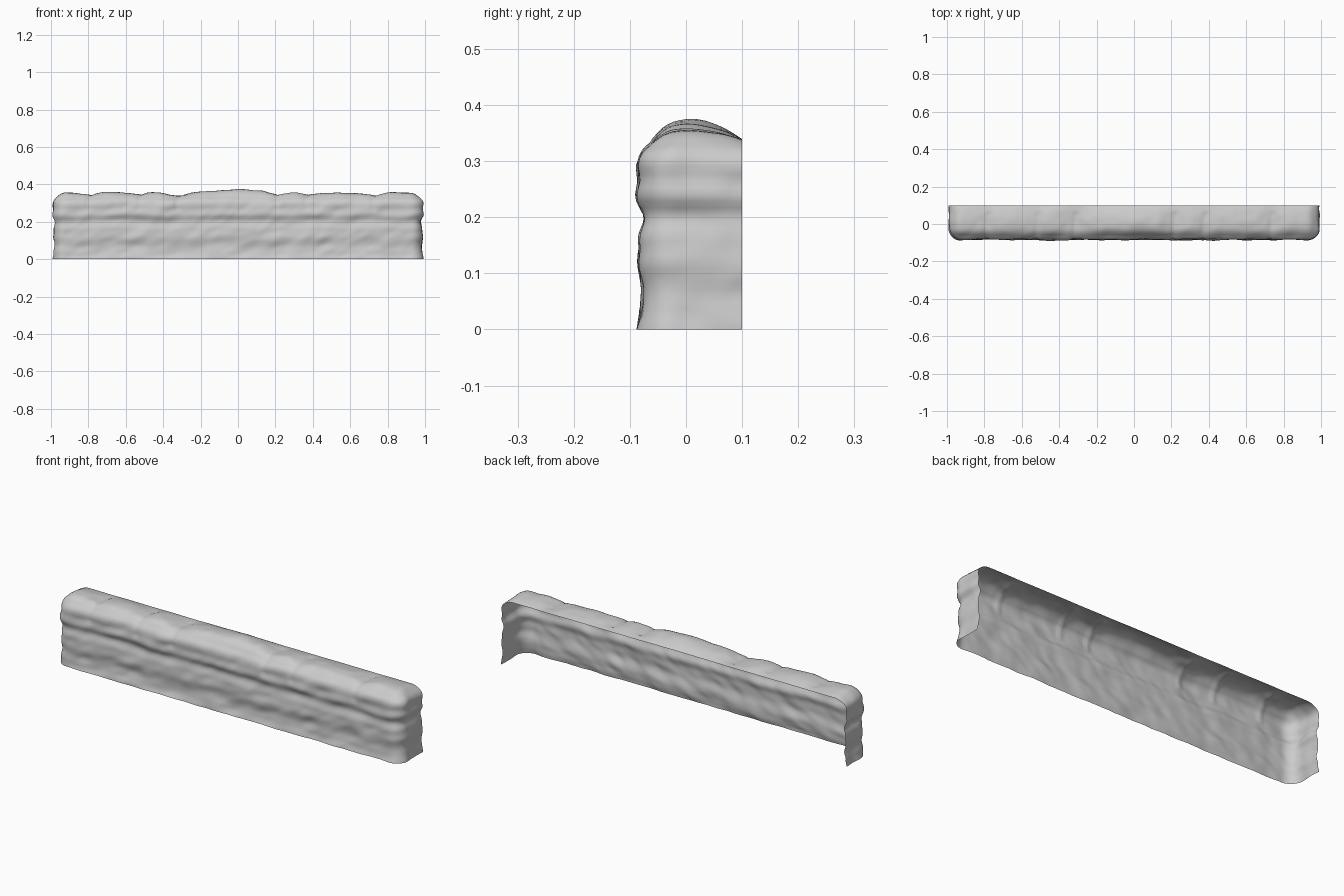
import bpy, bmesh
from mathutils import Vector, noise

if "Cube" in bpy.data.objects:
    bpy.data.objects.remove(bpy.data.objects["Cube"])

HX, FRONT, BACK, TOP, R = 0.983, -0.078, 0.1, 0.337, 0.058


def interp(table, v):
    """Smooth interpolation through (position, value) pairs."""
    if v <= table[0][0]:
        return table[0][1]
    for (a, fa), (b, fb) in zip(table, table[1:]):
        if v <= b:
            t = (v - a) / (b - a)
            t = t * t * (3 - 2 * t)
            return fa + (fb - fa) * t
    return table[-1][1]


# layered stone courses up the wall, and the crest height along it
COURSES = [(0, 0.007), (0.03, 0.001), (0.07, -0.003), (0.12, 0.005), (0.16, 0.002),
           (0.2, -0.007), (0.24, 0.008), (0.27, 0.004), (0.31, 0.01), (0.34, 0.004)]
CREST = [(-1, 0.345), (-0.92, 0.356), (-0.79, 0.347), (-0.7, 0.361), (-0.52, 0.349),
         (-0.45, 0.359), (-0.32, 0.340), (-0.2, 0.362), (0, 0.374), (0.12, 0.366),
         (0.21, 0.348), (0.3, 0.356), (0.37, 0.348), (0.5, 0.355), (0.65, 0.352),
         (0.73, 0.343), (0.82, 0.358), (0.92, 0.354), (1, 0.342)]
CRACKS = [-0.79, -0.52, -0.32, 0.21, 0.37, 0.73]


def weather(p):
    """Round the box edges, then push the surface in and out like worn stone."""
    core = Vector((max(-HX + R, min(HX - R, p.x)), max(FRONT + R, p.y), min(TOP - R, p.z)))
    n = (p - core).normalized()
    q = core + n * R
    # slanted lumps on the wall
    s = noise.noise(Vector((q.x * 9 - q.z * 7, q.y * 12, q.z * 14)))
    s2 = noise.noise(Vector((q.x * 20 - q.z * 14, q.y * 20 + 5, q.z * 26)))
    wall = interp(COURSES, q.z + 0.012 * noise.noise(Vector((q.x * 4, 3, 0))))
    side = 1 - max(0, n.z) ** 2
    d = side * (wall + 0.007 * s + 0.003 * s2)
    # short cracks across the upper edge
    if q.z > 0.26 and q.y < 0.06:
        for c in CRACKS:
            d -= 0.006 * max(0, 1 - abs(q.x - c - 0.15 * (q.y + 0.03)) / 0.02)
    q += n * d
    # crowned top that slopes down to the back edge
    if n.z > 0:
        crown = max(0, 1 - ((p.y - 0.005) / 0.098) ** 2)
        q.z += n.z * (interp(CREST, q.x) - TOP) * crown + n.z * 0.003 * s2 * crown
    return q


# wall shell: front, top and two ends, open at back and bottom
bm = bmesh.new()


def patch(o, u, v, nu, nv):
    o, u, v = Vector(o), Vector(u), Vector(v)
    rows = [[bm.verts.new(weather(o + u * (i / nu) + v * (j / nv))) for i in range(nu + 1)]
            for j in range(nv + 1)]
    for j in range(nv):
        for i in range(nu):
            bm.faces.new((rows[j][i], rows[j][i + 1], rows[j + 1][i + 1], rows[j + 1][i]))


D = BACK - FRONT
NX, NY, NZ = 150, 16, 28
patch((-HX, FRONT, 0), (2 * HX, 0, 0), (0, 0, TOP), NX, NZ)
patch((-HX, FRONT, TOP), (2 * HX, 0, 0), (0, D, 0), NX, NY)
patch((HX, FRONT, 0), (0, D, 0), (0, 0, TOP), NY, NZ)
patch((-HX, BACK, 0), (0, -D, 0), (0, 0, TOP), NY, NZ)
bmesh.ops.remove_doubles(bm, verts=bm.verts[:], dist=0.0002)
for f in bm.faces:
    f.smooth = True

me = bpy.data.meshes.new("stone_wall")
bm.to_mesh(me)
bm.free()
wall = bpy.data.objects.new("stone_wall", me)
bpy.context.collection.objects.link(wall)

mat = bpy.data.materials.new("light grey stone")
mat.diffuse_color = (0.6, 0.6, 0.6, 1)
mat.use_nodes = True
mat.node_tree.nodes["Principled BSDF"].inputs["Base Color"].default_value = mat.diffuse_color
me.materials.append(mat)
